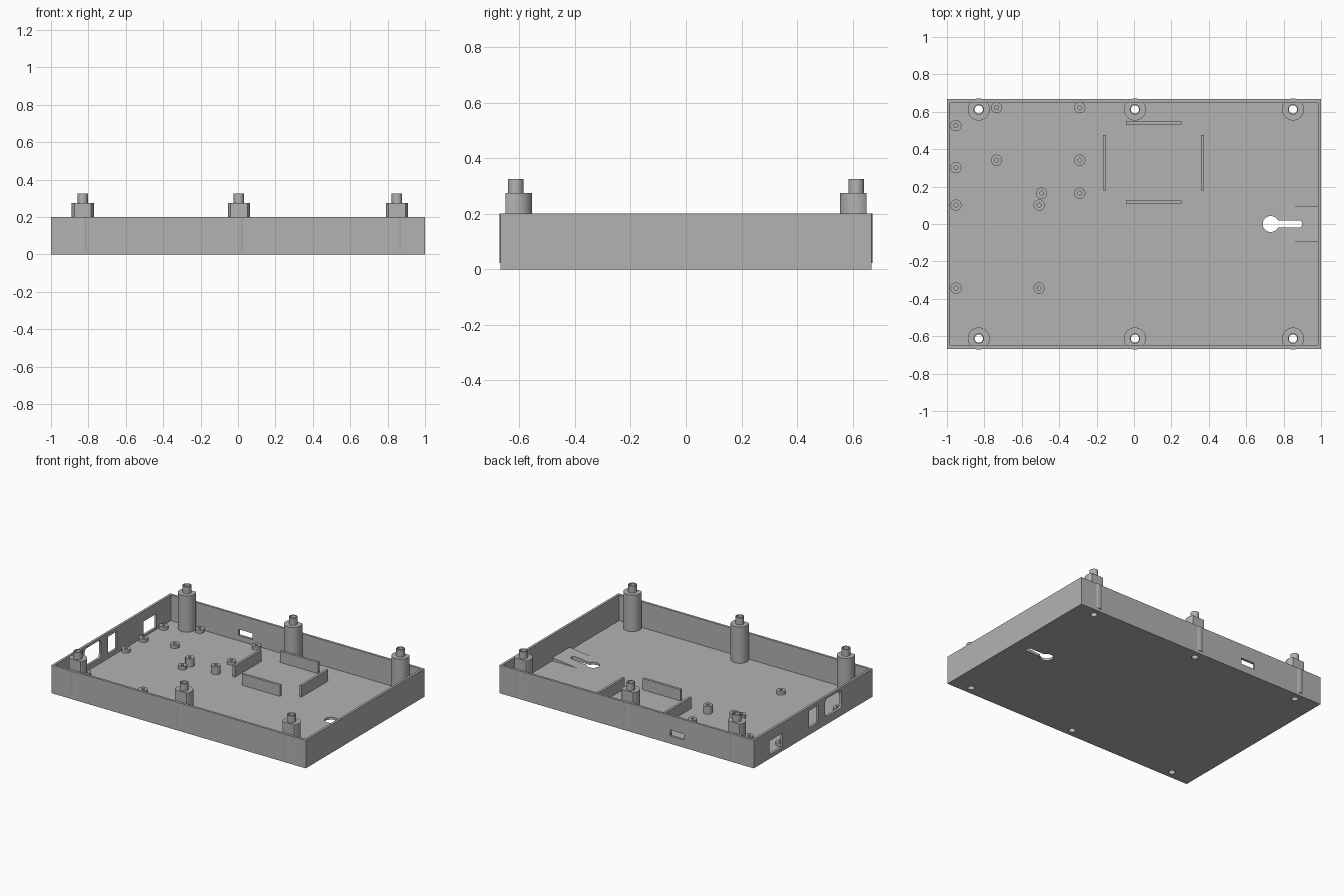
import bpy, bmesh, math
from mathutils import Vector

if "Cube" in bpy.data.objects:
    bpy.data.objects.remove(bpy.data.objects["Cube"])

grey = bpy.data.materials.new("mid_grey")
grey.diffuse_color = (0.45, 0.45, 0.45, 1)
grey.use_nodes = True
grey.node_tree.nodes["Principled BSDF"].inputs["Base Color"].default_value = grey.diffuse_color

HY, H, T, FLOOR = 0.667, 0.2, 0.017, 0.017   # half depth, wall height, wall and floor thickness


def finish(name, bm):
    bmesh.ops.recalc_face_normals(bm, faces=bm.faces)
    me = bpy.data.meshes.new(name)
    bm.to_mesh(me)
    bm.free()
    me.materials.append(grey)
    ob = bpy.data.objects.new(name, me)
    bpy.context.collection.objects.link(ob)
    return ob


def box(name, x0, x1, y0, y1, z0, z1):
    bm = bmesh.new()
    bmesh.ops.create_cube(bm, size=1)
    for v in bm.verts:
        v.co = ((x0 + x1) / 2 + v.co.x * (x1 - x0),
                (y0 + y1) / 2 + v.co.y * (y1 - y0),
                (z0 + z1) / 2 + v.co.z * (z1 - z0))
    return finish(name, bm)


def prism(name, outline, depth):
    """Extrude a planar 3D outline along the depth vector."""
    bm = bmesh.new()
    face = bm.faces.new([bm.verts.new(p) for p in outline])
    new = bmesh.ops.extrude_face_region(bm, geom=[face])["geom"]
    bmesh.ops.translate(bm, vec=Vector(depth),
                        verts=[g for g in new if isinstance(g, bmesh.types.BMVert)])
    return finish(name, bm)


def lathe(name, x, y, profile, n=32):
    """Revolve a closed (radius, z) profile about a vertical axis."""
    bm = bmesh.new()
    rings = [[bm.verts.new((x + r * math.cos(2 * math.pi * i / n),
                            y + r * math.sin(2 * math.pi * i / n), z))
              for i in range(n)] for r, z in profile]
    for k, a in enumerate(rings):
        b = rings[(k + 1) % len(rings)]
        for i in range(n):
            j = (i + 1) % n
            bm.faces.new((a[i], a[j], b[j], b[i]))
    return finish(name, bm)


def cylinder(name, x, y, r, z0, z1, n=32):
    ring = [(x + r * math.cos(2 * math.pi * i / n),
             y + r * math.sin(2 * math.pi * i / n), z0) for i in range(n)]
    return prism(name, ring, (0, 0, z1 - z0))


def cut(ob, cutter, keep=False):
    cutter.hide_render = True
    mod = ob.modifiers.new("cut", "BOOLEAN")
    mod.operation, mod.solver, mod.object = "DIFFERENCE", "EXACT", cutter
    bpy.ops.object.select_all(action="DESELECT")
    bpy.context.view_layer.objects.active = ob
    ob.select_set(True)
    bpy.ops.object.modifier_apply(modifier=mod.name)
    if not keep:
        bpy.data.objects.remove(cutter)


def smooth(ob):
    bpy.ops.object.select_all(action="DESELECT")
    bpy.context.view_layer.objects.active = ob
    ob.select_set(True)
    bpy.ops.object.shade_smooth_by_angle(angle=math.radians(30))


# Open tray
tray = box("tray", -1, 1, -HY, HY, 0, H)
cut(tray, box("cavity", -1 + T, 1 - T, -HY + T, HY - T, FLOOR, 0.5))

# Ramp that thickens the floor around the hanging slot
ramp = prism("slot_ramp", [(0.79, -0.097, 0.008), (0.99, -0.097, 0.008),
                           (0.99, -0.097, 0.04), (0.79, -0.097, FLOOR)], (0, 0.194, 0))

# Keyhole hanging slot
a0 = math.asin(0.02 / 0.043)
key = [(0.731 + 0.043 * math.cos(a), 0.043 * math.sin(a), -0.1)
       for a in [a0 + (2 * math.pi - 2 * a0) * i / 28 for i in range(29)]]
key += [(0.88 + 0.02 * math.cos(a), 0.02 * math.sin(a), -0.1)
        for a in [-math.pi / 2 + math.pi * i / 10 for i in range(11)]]
keyhole = prism("keyhole_cutter", key, (0, 0, 0.3))
cut(tray, keyhole, keep=True)
cut(ramp, keyhole)

# Connector openings in the left wall, the last one with rounded corners
cut(tray, box("port_a", -1.1, -0.9, 0.345, 0.49, 0.028, 0.128))
cut(tray, box("port_b", -1.1, -0.9, -0.058, 0.045, 0.048, 0.172))
r = 0.025
port = []
for k, (cy, cz) in enumerate([(-0.135 - r, 0.183 - r), (-0.32 + r, 0.183 - r),
                              (-0.32 + r, 0.055 + r), (-0.135 - r, 0.055 + r)]):
    for i in range(6):
        a = math.pi / 2 * (k + i / 5)
        port.append((-1.1, cy + r * math.cos(a), cz + r * math.sin(a)))
cut(tray, prism("port_c", port, (0.2, 0, 0)))

# Slot in the back wall
cut(tray, box("back_port", -0.45, -0.34, 0.6, 0.75, 0.055, 0.098))

# Screw posts with stepped hollow tips, flattened above the wall
PR, BR, HR = 0.059, 0.028, 0.022
for side, label in ((-1, "front"), (1, "back")):
    for i, x in enumerate((-0.83, 0.005, 0.85)):
        y = side * 0.6125
        cut(tray, cylinder("screw_hole", x, y, HR, -0.1, 0.1))
        post = lathe(f"{label}_screw_post_{i + 1}", x, y,
                     [(HR, 0.01), (PR, 0.01), (PR, 0.275), (BR, 0.275), (BR, 0.325), (HR, 0.325)])
        ys = sorted((side * (HY - T), side * 0.8))
        cut(post, box("flat", x - 0.1, x + 0.1, ys[0], ys[1], H, 0.4))
        # keep the buried foot inside the wall
        ys = sorted((side * (HY - 0.004), side * 0.8))
        cut(post, box("foot", x - 0.1, x + 0.1, ys[0], ys[1], -0.1, 0.022))
        smooth(post)

# Circuit board standoffs: x, y, top height
LOW, TALL = 0.04, 0.073
standoffs = [(-0.953, 0.526, LOW), (-0.953, 0.301, LOW), (-0.952, 0.101, LOW),
             (-0.735, 0.622, LOW), (-0.29, 0.622, LOW), (-0.735, 0.341, LOW),
             (-0.29, 0.341, LOW), (-0.494, 0.165, TALL), (-0.29, 0.165, TALL),
             (-0.507, 0.101, LOW), (-0.952, -0.343, LOW), (-0.507, -0.343, LOW)]
for i, (x, y, top) in enumerate(standoffs):
    smooth(lathe(f"standoff_{i + 1}", x, y,
                 [(0.011, 0.01), (0.03, 0.01), (0.03, top), (0.011, top)], 24))

# Four upright plates that hold a square module
for name, x0, x1, y0, y1 in (("back", -0.044, 0.255, 0.532, 0.55),
                             ("front", -0.044, 0.255, 0.107, 0.125),
                             ("left", -0.167, -0.15, 0.178, 0.476),
                             ("right", 0.358, 0.375, 0.178, 0.476)):
    box(f"{name}_holder_plate", x0, x1, y0, y1, 0.01, 0.097)

smooth(tray)
